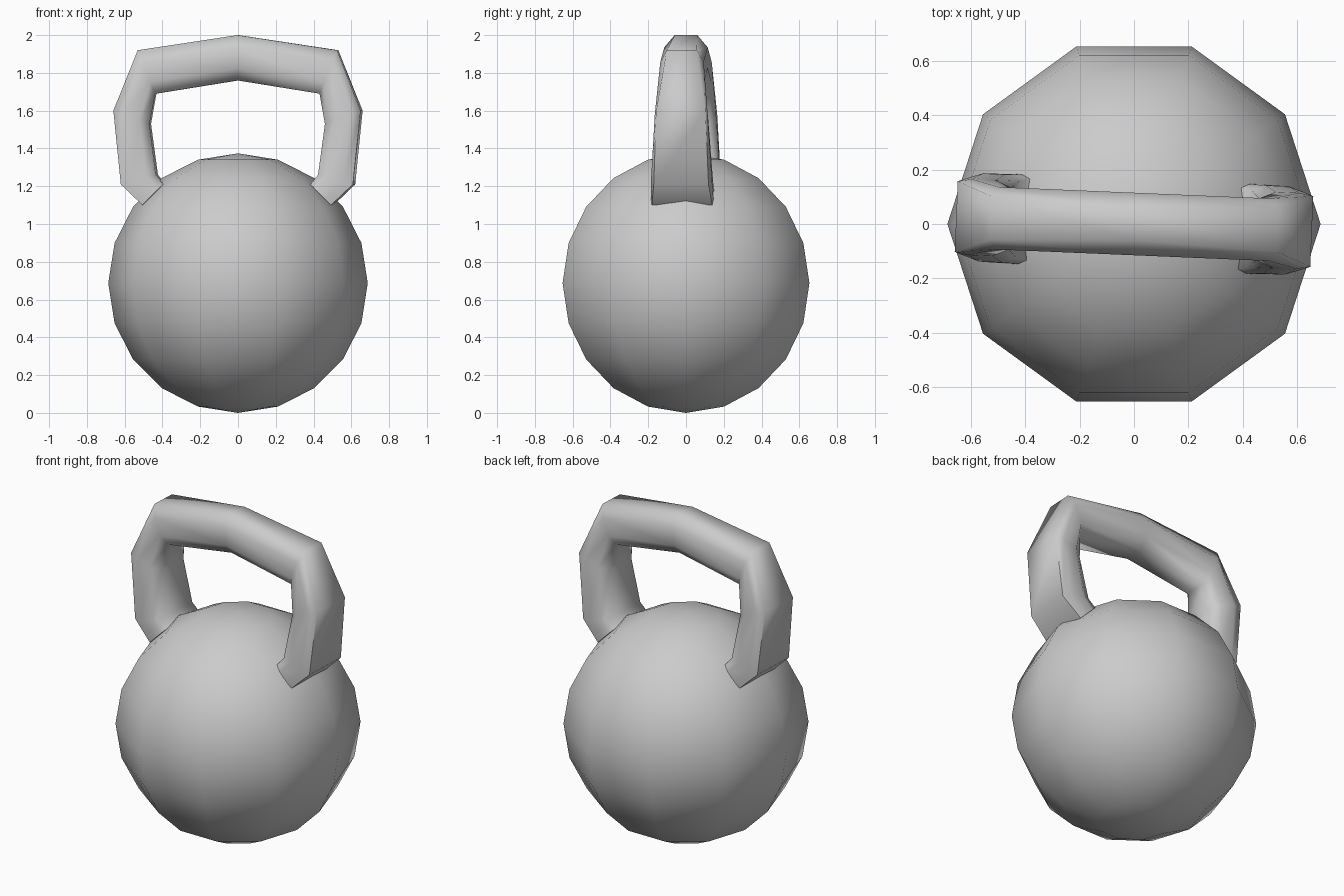
import bpy, bmesh
from math import sin, cos, pi, radians

if "Cube" in bpy.data.objects:
    bpy.data.objects.remove(bpy.data.objects["Cube"])


def loft(name, rings, caps=True):
    """Skin a list of closed rings that share one point count."""
    bm = bmesh.new()
    loops = [[bm.verts.new(p) for p in ring] for ring in rings]
    for a, b in zip(loops, loops[1:]):
        n = len(a)
        for i in range(n):
            j = (i + 1) % n
            bm.faces.new((a[i], a[j], b[j], b[i]))
    if caps:
        bm.faces.new(loops[0])
        bm.faces.new(loops[-1])
    bmesh.ops.remove_doubles(bm, verts=bm.verts, dist=1e-4)
    bmesh.ops.recalc_face_normals(bm, faces=bm.faces)
    mesh = bpy.data.meshes.new(name)
    bm.to_mesh(mesh)
    bm.free()
    mesh.shade_smooth()
    mesh.set_sharp_from_angle(angle=radians(70))
    obj = bpy.data.objects.new(name, mesh)
    bpy.context.collection.objects.link(obj)
    return obj


# Ball: ten-sided low-poly sphere, corners on the x axis
R = 0.687
ball_rings = []
for k in range(11):
    t = pi * k / 10
    ball_rings.append([(R * sin(t) * cos(2 * pi * i / 10),
                        R * sin(t) * sin(2 * pi * i / 10),
                        R - R * cos(t)) for i in range(10)])
loft("ball", ball_rings, caps=False)

# Handle: (outer x, z), (inner x, z), half widths at outer, middle, inner
stations = [
    ((0.50, 1.10), (0.39, 1.21), (0.16, 0.165, 0.15)),
    ((0.615, 1.21), (0.43, 1.26), (0.145, 0.162, 0.14)),
    ((0.655, 1.60), (0.465, 1.53), (0.13, 0.14, 0.105)),
    ((0.528, 1.92), (0.435, 1.69), (0.08, 0.115, 0.07)),
    ((0.0, 2.0), (0.0, 1.76), (0.06, 0.115, 0.06)),
]


def section(station, side):
    (ox, oz), (ix, iz), (wo, wm, wi) = station
    half = [(0, wo), (0.27, wm), (0.73, wm), (1, wi)]
    ring = half + [(t, -w) for t, w in reversed(half)]
    return [(side * (ox + (ix - ox) * t), w, oz + (iz - oz) * t)
            for t, w in ring]


handle_rings = [section(s, 1) for s in stations]
handle_rings += [section(s, -1) for s in reversed(stations[:-1])]
handle = loft("handle", handle_rings)
handle.rotation_euler.z = -0.042  # slight twist seen from the top
